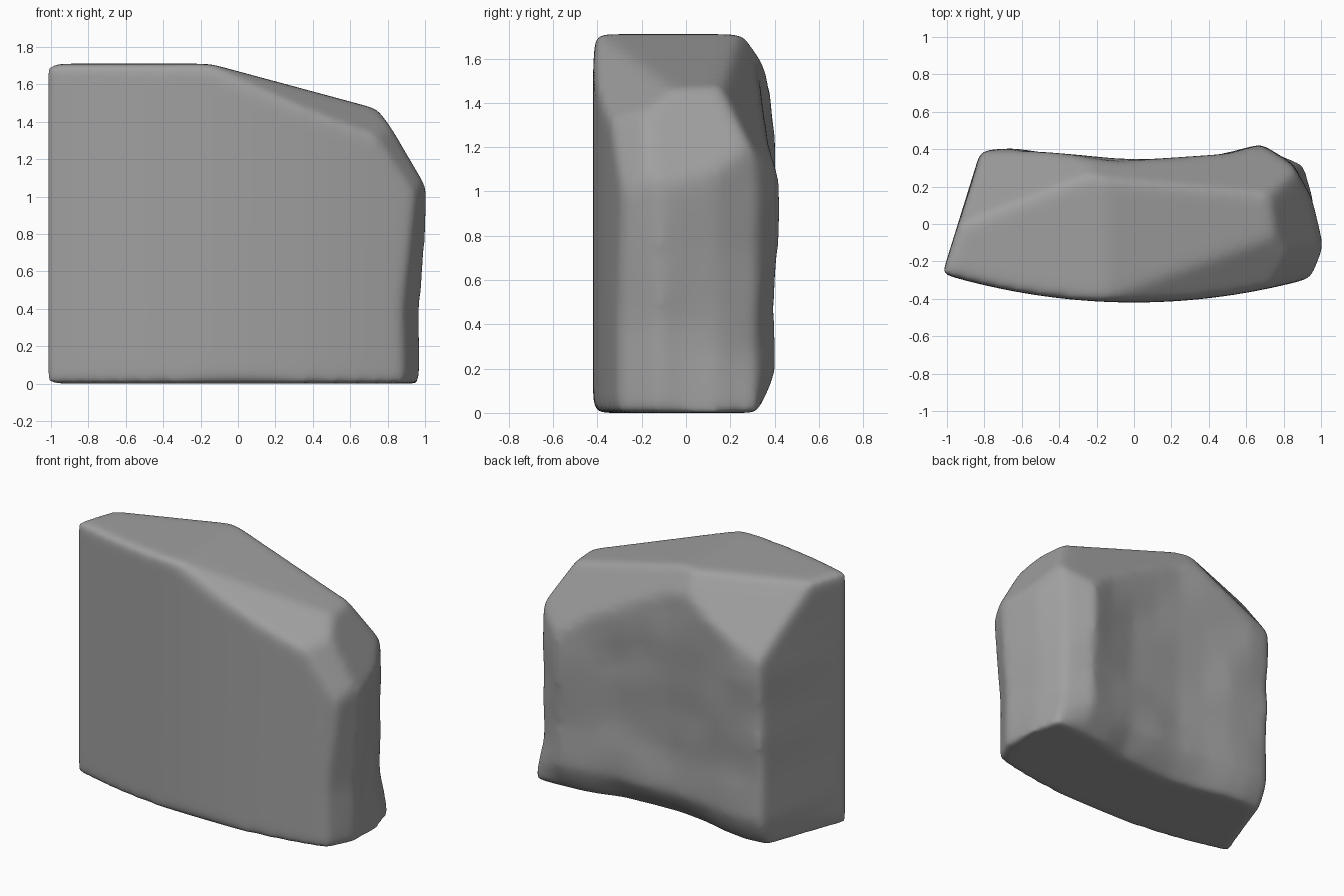
import bpy, bmesh
from mathutils import Vector, noise

cube = bpy.data.objects.get("Cube")
if cube:
    bpy.data.objects.remove(cube)

stone = bpy.data.materials.new("stone_grey")
stone.use_nodes = True
colour = (0.35, 0.35, 0.35, 1)
stone.diffuse_color = colour
stone.node_tree.nodes["Principled BSDF"].inputs["Base Color"].default_value = colour

HEIGHT = 1.71


def lerp(table, z):
    """Value at height z from a short (height, value) table."""
    for (z0, a), (z1, b) in zip(table, table[1:]):
        if z <= z1:
            return a + (b - a) * (z - z0) / (z1 - z0)
    return table[-1][1]


# How the broken sides change with height
corner_x = [(0, .885), (.4, .875), (.75, .92), (1, .95), (HEIGHT, .96)]
ridge_x = [(0, .975), (.4, .97), (.9, 1.01), (HEIGHT, 1.02)]
heel_x = [(0, .91), (.3, .85), (HEIGHT, .85)]
back_inset = [(0, .10), (.06, .06), (.2, 0), (.5, .02), (.8, .01), (1.15, 0), (HEIGHT, 0)]
back_points = [(.68, .425), (.5, .385), (.3, .355), (.1, .345), (-.1, .345),
               (-.3, .36), (-.5, .385), (-.65, .395), (-.82, .385)]


def outline(z):
    """Plan outline: curved face, broken end, hollow back, straight end."""
    pts = []
    left, right, steps = -1.025, lerp(corner_x, z), 16
    for i in range(steps + 1):
        x = left + (right - left) * i / steps
        pts.append(Vector((x, -.42 + .145 * x * x, z)))
    ridge, inset = lerp(ridge_x, z), lerp(back_inset, z)
    heel = lerp(heel_x, z)
    rough = [(ridge, -.12), (ridge - .015, -.05), ((ridge + heel) / 2 + .015, .14),
             (heel, .32)]
    rough += [(x, y - inset * (1.3 if abs(x) < .4 else 1)) for x, y in back_points]
    for x, y in rough:
        p = Vector((x, y, z))
        bump = noise.noise(p * 3.5 + Vector((4, 1, 7)))
        pts.append(p + Vector((.012 if x > .8 else 0, .02 if y > .2 else 0, 0)) * bump)
    return pts


# Loft the block through its layers
bm = bmesh.new()
layers = 19
rings = [[bm.verts.new(p) for p in outline(HEIGHT * k / (layers - 1))] for k in range(layers)]
for low, high in zip(rings, rings[1:]):
    n = len(low)
    for i in range(n):
        j = (i + 1) % n
        bm.faces.new((low[i], low[j], high[j], high[i]))
bm.faces.new(rings[0][::-1])
bm.faces.new(rings[-1])

# Chip the upper corners with slanted cuts
chips = [
    ((-.15, 0, 1.71), (.27, 0, 1)),             # sloping top
    ((.75, -.08, 1.46), (.1, -.117, .212)),     # front upper edge
    ((.72, -.34, 1.35), (.052, -.037, .029)),   # front corner of broken end
    ((.76, -.08, 1.46), (.161, .017, .095)),    # broken end shoulder
    ((0, .2, 1.71), (.05, .19, .12)),           # back shoulder
    ((-.47, .17, 1.71), (-.06, .155, .124)),    # back corner, straight end
]
for point, normal in chips:
    bmesh.ops.bisect_plane(bm, geom=bm.verts[:] + bm.edges[:] + bm.faces[:],
                           plane_co=point, plane_no=Vector(normal).normalized(),
                           clear_outer=True)
    bmesh.ops.holes_fill(bm, edges=bm.edges[:], sides=0)
bmesh.ops.recalc_face_normals(bm, faces=bm.faces[:])

mesh = bpy.data.meshes.new("stone_block")
bm.to_mesh(mesh)
bm.free()
mesh.materials.append(stone)
block = bpy.data.objects.new("stone_block", mesh)
bpy.context.collection.objects.link(block)

# Worn, rounded edges
remesh = block.modifiers.new("even_surface", 'REMESH')
remesh.mode = 'VOXEL'
remesh.voxel_size = .02
remesh.use_smooth_shade = True
worn = block.modifiers.new("worn_edges", 'SMOOTH')
worn.factor = .5
worn.iterations = 30
